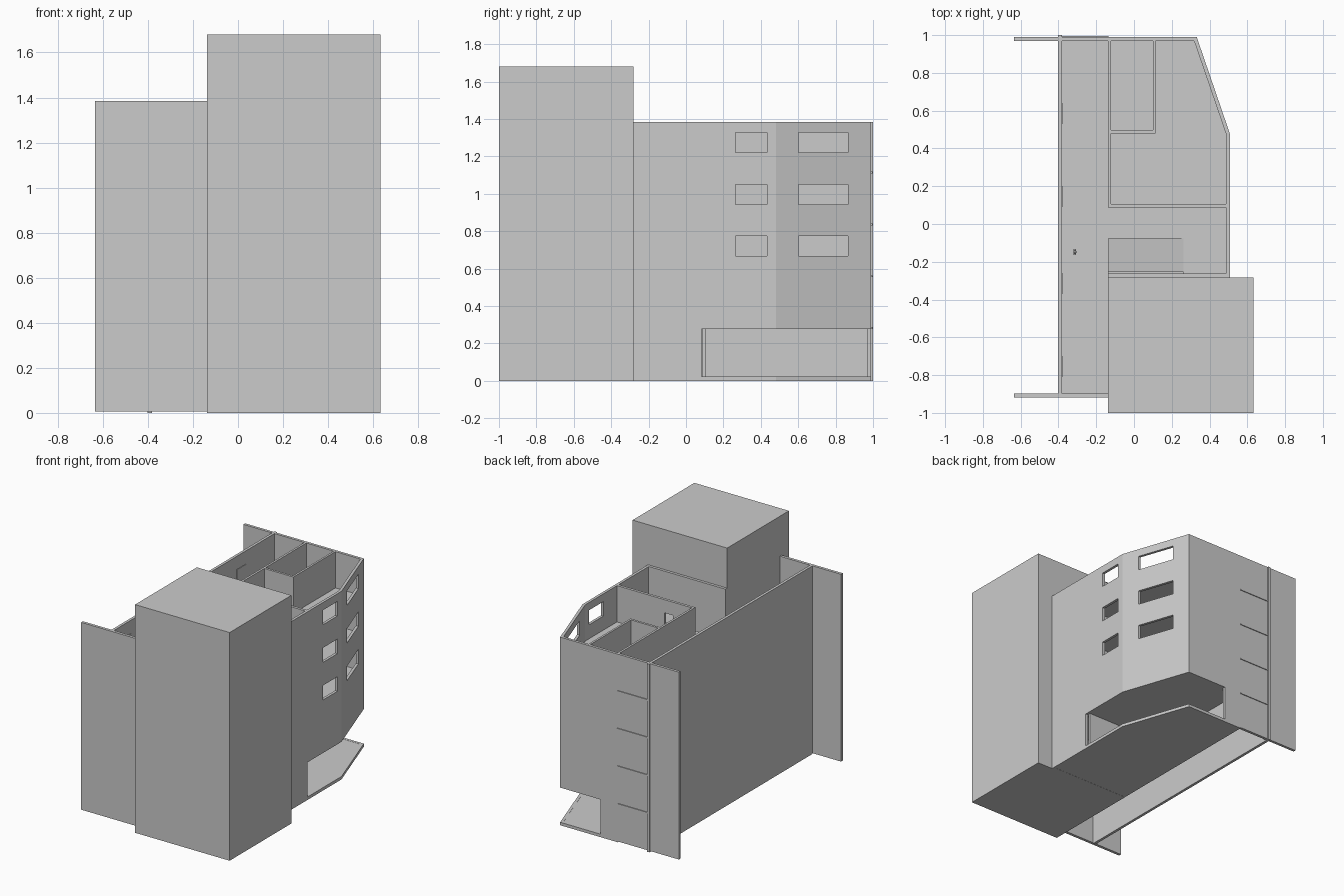
import bpy, bmesh
from mathutils import Matrix

if "Cube" in bpy.data.objects:
    bpy.data.objects.remove(bpy.data.objects["Cube"])

TOP = 1.385
STOREY = 0.277
LEVELS = [STOREY * i for i in range(1, 5)]


def finish(name, bm):
    bmesh.ops.recalc_face_normals(bm, faces=bm.faces)
    me = bpy.data.meshes.new(name)
    bm.to_mesh(me)
    bm.free()
    ob = bpy.data.objects.new(name, me)
    bpy.context.collection.objects.link(ob)
    return ob


def add_box(bm, x0, x1, y0, y1, z0, z1):
    m = Matrix.Translation(((x0 + x1) / 2, (y0 + y1) / 2, (z0 + z1) / 2))
    m = m @ Matrix.Diagonal((x1 - x0, y1 - y0, z1 - z0, 1))
    bmesh.ops.create_cube(bm, size=1, matrix=m)


def boxes(name, *specs):
    bm = bmesh.new()
    for s in specs:
        add_box(bm, *s)
    return finish(name, bm)


def prism(name, pts, z0, z1):
    bm = bmesh.new()
    f = bm.faces.new([bm.verts.new((x, y, z0)) for x, y in pts])
    r = bmesh.ops.extrude_face_region(bm, geom=[f])
    vs = [g for g in r['geom'] if isinstance(g, bmesh.types.BMVert)]
    bmesh.ops.translate(bm, verts=vs, vec=(0, 0, z1 - z0))
    return finish(name, bm)


def cut(ob, cutter):
    mod = ob.modifiers.new('cut', 'BOOLEAN')
    mod.operation = 'DIFFERENCE'
    mod.solver = 'EXACT'
    mod.object = cutter
    bpy.context.view_layer.objects.active = ob
    bpy.ops.object.modifier_apply(modifier=mod.name)
    bpy.data.objects.remove(cutter)


# Solid front tower
boxes('front_tower', (-0.138, 0.632, -1, -0.282, 0, 1.68))

# Long west wall and the two end fins
boxes('west_wall', (-0.402, -0.382, -0.9, 1.0, 0, TOP))
boxes('end_fins', (-0.635, -0.138, -0.918, -0.897, 0.006, TOP),
      (-0.635, -0.138, 0.97, 0.99, 0.006, TOP))

# Outer wall wrapping the right side, chamfer and back
outer = [(0.507, -0.282), (0.507, 0.48), (0.332, 0.99), (-0.138, 0.99)]
inner = [(-0.138, 0.97), (0.318, 0.97), (0.487, 0.477), (0.487, -0.262)]
wall = prism('outer_wall', outer + inner + [(-0.138, -0.262), (-0.138, -0.282)], 0, TOP)
holes = [(0.005, 0.7, 0.082, 1.1, 0.022, STOREY)]
for z in LEVELS[1:]:
    holes += [(0.42, 0.6, 0.265, 0.433, z + 0.113, z + 0.22),
              (0.22, 0.6, 0.602, 0.866, z + 0.113, z + 0.22)]
cut(wall, boxes('window_cutter', *holes))

# Ground slab, kept clear of the open corridor
prism('ground_slab', [(-0.138, -0.28), (0.506, -0.28), (0.506, 0.48),
                      (0.331, 0.988), (-0.138, 0.988)], 0.001, 0.021)

# Partitions: stair room wall with doorways, corridor wall
part = boxes('stair_partition', (-0.138, 0.488, 0.087, 0.107, 0.01, TOP))
cut(part, boxes('door_cutter', *[(0.03, 0.1, 0.05, 0.15, z + 0.012, z + 0.18)
                                for z in [0.012] + LEVELS]))
boxes('corridor_partition', (-0.138, -0.122, 0.1, 0.975, 0.01, TOP))

for i, z in enumerate(LEVELS):
    # Floor of the rooms, with a chamfered corner
    prism('room_floor_%d' % i, [(-0.137, 0.09), (0.5, 0.09), (0.5, 0.479),
                               (0.327, 0.985), (-0.137, 0.985)], z, z + 0.01)
    # Stair landing around the stairwell
    boxes('landing_%d' % i, (-0.138, 0.49, -0.078, 0.09, z, z + 0.01),
          (0.262, 0.49, -0.265, -0.078, z, z + 0.01))
    # Corridor floor, its edge showing through the back
    boxes('corridor_floor_%d' % i, (-0.385, -0.136, -0.9, 0.996, z, z + 0.01))
    # Small room
    boxes('small_room_%d' % i, (0.1, 0.115, 0.48, 0.972, z, z + STOREY),
          (-0.125, 0.1, 0.48, 0.497, z, z + STOREY))
    # Sloping stair flight rising to this floor
    b = z - STOREY + 0.01
    ramp = prism('stair_flight_%d' % i, [(-0.138, b), (0.262, z + 0.01),
                                        (0.262, z - 0.004), (-0.118, b)], 0.078, 0.255)
    ramp.matrix_world = Matrix(((1, 0, 0, 0), (0, 0, -1, 0), (0, 1, 0, 0), (0, 0, 0, 1)))

# Door panels along the inside of the west wall
boxes('corridor_doors', *[(-0.383, -0.378, y, y + 0.11, z + 0.01, z + 0.18)
                          for z in LEVELS for y in (-0.81, -0.37, 0.09, 0.53)])

# Tiny scale figure in the top corridor
bm = bmesh.new()
z = LEVELS[-1] + 0.01
add_box(bm, -0.318, -0.308, -0.155, -0.141, z, z + 0.06)
add_box(bm, -0.32, -0.306, -0.163, -0.133, z + 0.06, z + 0.105)
bmesh.ops.create_icosphere(bm, subdivisions=2, radius=0.009,
                           matrix=Matrix.Translation((-0.313, -0.148, z + 0.115)))
finish('scale_figure', bm)
